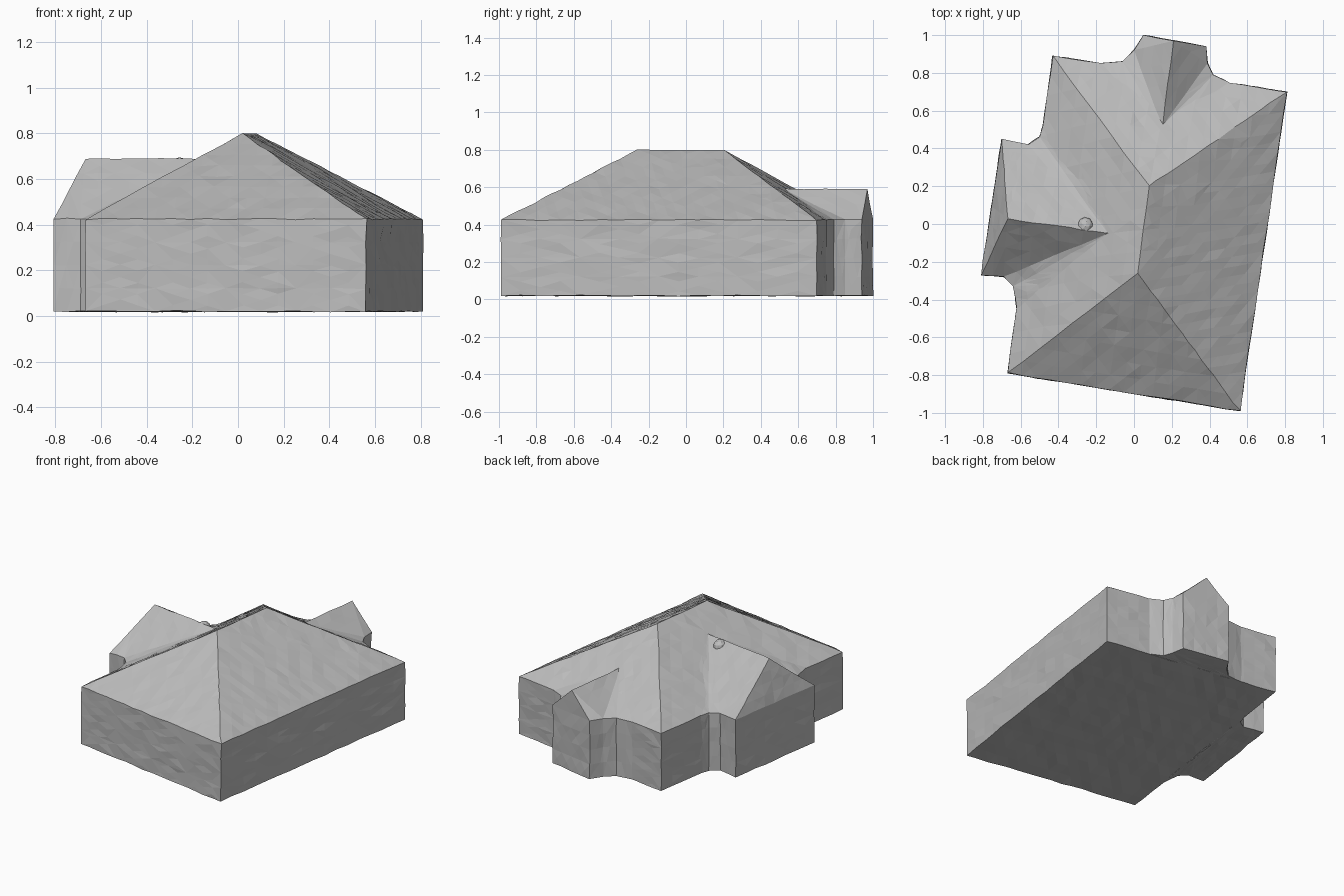
import bpy, bmesh
from mathutils import Vector, noise

cube = bpy.data.objects.get("Cube")
if cube:
    bpy.data.objects.remove(cube)

BASE, EAVE = 0.02, 0.425

grey = bpy.data.materials.new("plain grey")
grey.use_nodes = True
colour = (0.5, 0.5, 0.5, 1)
grey.diffuse_color = colour
grey.node_tree.nodes["Principled BSDF"].inputs["Base Color"].default_value = colour


def finish(name, bm):
    """Roughen the surface slightly and make the object."""
    for v in bm.verts:
        v.co += noise.noise_vector(v.co * 14) * 0.006
    bmesh.ops.recalc_face_normals(bm, faces=bm.faces)
    mesh = bpy.data.meshes.new(name)
    bm.to_mesh(mesh)
    bm.free()
    mesh.materials.append(grey)
    obj = bpy.data.objects.new(name, mesh)
    bpy.context.collection.objects.link(obj)


def roofed_block(name, outline, ridge):
    """Walls over an outline (x, y, ridge end), with roof slopes up to a two-point ridge."""
    bm = bmesh.new()
    low = [bm.verts.new((x, y, BASE)) for x, y, k in outline]
    top = [bm.verts.new((x, y, EAVE)) for x, y, k in outline]
    peak = [bm.verts.new(p) for p in ridge]
    for i in range(len(outline)):
        j = (i + 1) % len(outline)
        a, b = outline[i][2], outline[j][2]
        bm.faces.new((low[i], low[j], top[j], top[i]))
        slope = [top[i], top[j], peak[b]]
        bm.faces.new(slope if a == b else slope + [peak[a]])
    bm.faces.new(low[::-1])
    bmesh.ops.triangulate(bm, faces=bm.faces)
    # Even out the triangle size so the weathering reads across every face
    for step in range(4):
        long_edges = [e for e in bm.edges if e.calc_length() > 0.12]
        bmesh.ops.subdivide_edges(bm, edges=long_edges, cuts=1)
        bmesh.ops.triangulate(bm, faces=bm.faces)
    finish(name, bm)


# Main house with a hipped roof
roofed_block("main_house",
             [(-.67, -.79, 0), (.56, -.99, 0), (.81, .70, 1), (-.43, .89, 1)],
             [(.02, -.26, .80), (.08, .20, .80)])

# Side wing with a hipped end and flared inner corners
roofed_block("side_wing",
             [(-.45, .68, 0), (-.47, .56, 0), (-.50, .46, 0), (-.56, .42, 0),
              (-.70, .45, 1), (-.81, -.27, 1),
              (-.69, -.28, 0), (-.64, -.33, 0), (-.62, -.45, 0)],
             [(-.14, -.05, .69), (-.67, .03, .69)])

# Rear porch with an upright gable
roofed_block("rear_porch",
             [(.50, .75, 0), (.42, .79, 0), (.39, .85, 0), (.38, .94, 1),
              (.05, 1.0, 1), (.0, .92, 0), (-.06, .86, 0), (-.20, .85, 0)],
             [(.15, .52, .59), (.21, .97, .59)])

# Small roof vent beside the valley
vent = bmesh.new()
bmesh.ops.create_icosphere(vent, subdivisions=2, radius=0.045)
bmesh.ops.translate(vent, verts=vent.verts, vec=Vector((-.26, -.01, .65)))
finish("roof_vent", vent)
